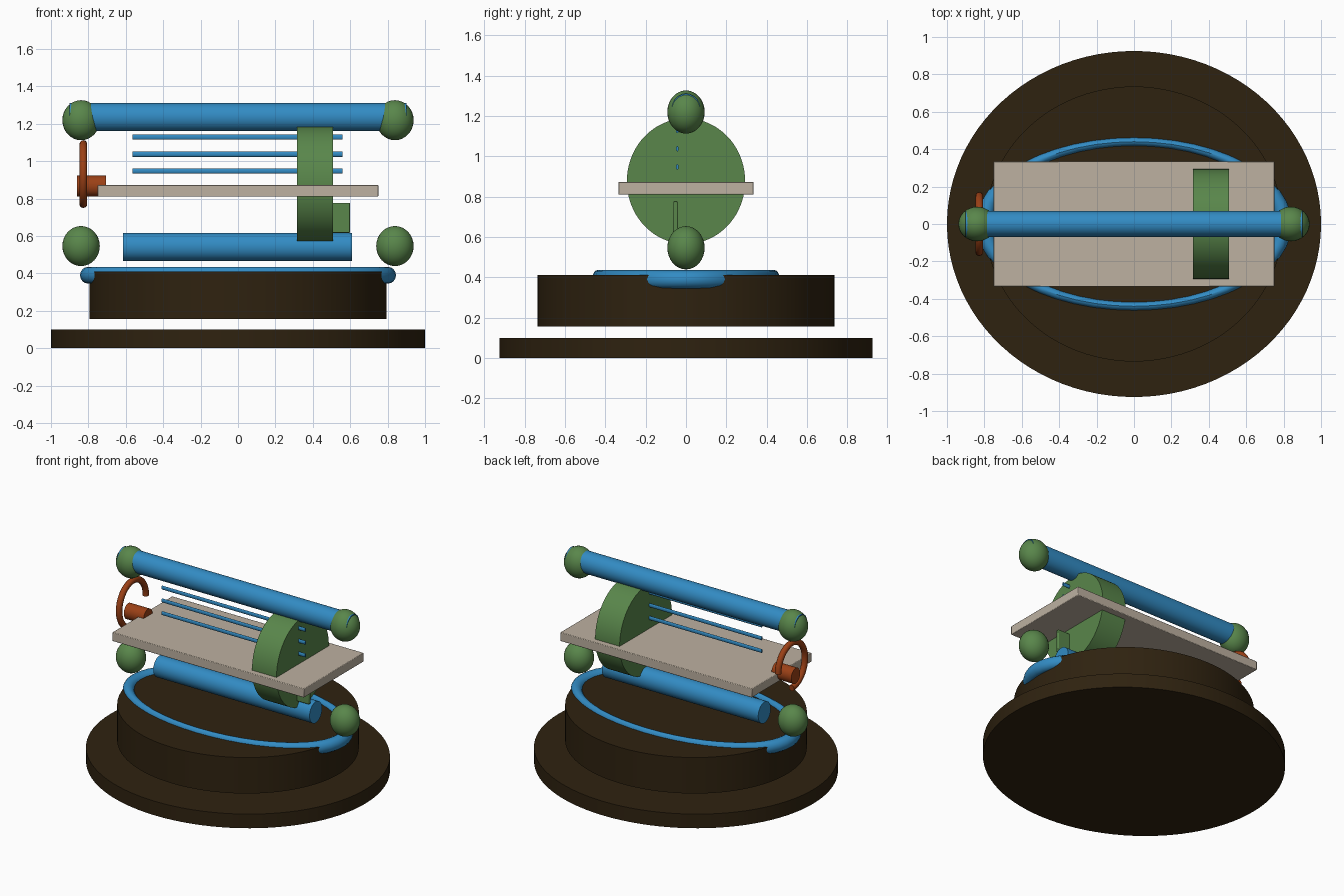
import bpy
import math

cube = bpy.data.objects.get("Cube")
if cube:
    bpy.data.objects.remove(cube, do_unlink=True)


def make_material(name, rgb):
    mat = bpy.data.materials.new(name)
    mat.use_nodes = True
    color = (*rgb, 1)
    mat.diffuse_color = color
    mat.node_tree.nodes["Principled BSDF"].inputs["Base Color"].default_value = color
    return mat


BLUE = make_material("blue", (0.032, 0.26, 0.55))
GREEN = make_material("green", (0.10, 0.24, 0.07))
TAN = make_material("tan", (0.51, 0.44, 0.355))
BROWN = make_material("dark brown", (0.028, 0.016, 0.005))
ORANGE = make_material("rust orange", (0.33, 0.052, 0.008))

# Everything round is a little narrower from front to back
DEPTH = 0.925


def finish(name, mat, scale=(1, 1, 1)):
    obj = bpy.context.object
    obj.name = name
    obj.scale = scale
    obj.data.materials.append(mat)
    bpy.ops.object.transform_apply(location=False, rotation=True, scale=True)
    bpy.ops.object.shade_smooth_by_angle(angle=math.radians(35))
    return obj


def disc(name, mat, radius, z0, z1):
    bpy.ops.mesh.primitive_cylinder_add(vertices=96, radius=radius, depth=z1 - z0,
                                        location=(0, 0, (z0 + z1) / 2))
    return finish(name, mat, (1, DEPTH, 1))


def rod(name, mat, x0, x1, y, z, ry, rz, sides=48):
    """Cylinder lying along x with an elliptical section."""
    bpy.ops.mesh.primitive_cylinder_add(vertices=sides, radius=1, depth=x1 - x0,
                                        location=((x0 + x1) / 2, y, z),
                                        rotation=(0, math.pi / 2, 0))
    # the turned cylinder's own x is the world's vertical
    return finish(name, mat, (rz, ry, 1))


def box(name, mat, low, high, bevel):
    center = [(a + b) / 2 for a, b in zip(low, high)]
    bpy.ops.mesh.primitive_cube_add(size=1, location=center)
    obj = finish(name, mat, [b - a for a, b in zip(low, high)])
    mod = obj.modifiers.new("soft edges", "BEVEL")
    mod.width = bevel
    mod.segments = 2
    return obj


# Stepped base
disc("base_plate", BROWN, 1.0, 0, 0.1)
disc("base_drum", BROWN, 0.795, 0.155, 0.41)

# Oval ring sunk into the top of the drum
bpy.ops.mesh.primitive_torus_add(major_radius=0.80, minor_radius=0.045,
                                 major_segments=48, minor_segments=16,
                                 location=(0, 0, 0.39))
finish("oval_ring", BLUE, (1, 0.55, 1))

# Main bars and the balls at their ends
rod("upper_bar", BLUE, -0.9, 0.9, 0, 1.235, 0.07, 0.075)
rod("lower_bar", BLUE, -0.615, 0.61, 0, 0.542, 0.07, 0.075)
for level, z in (("upper", 1.219), ("lower", 0.546)):
    for side, sign in (("left", 1), ("right", -1)):
        bpy.ops.mesh.primitive_uv_sphere_add(segments=32, ring_count=16, radius=0.1,
                                             location=(sign * 0.839, 0, z))
        finish(f"{level}_{side}_ball", GREEN, (1, DEPTH, 1.07))

# Table slab
box("table", TAN, (-0.75, -0.335, 0.81), (0.75, 0.335, 0.873), 0.004)

# Wheel set through the table, with a small fin beside it
rod("wheel", GREEN, 0.315, 0.507, 0, 0.876, 0.293, 0.311, 80)
box("wheel_fin", GREEN, (0.42, -0.064, 0.617), (0.6, -0.04, 0.777), 0.005)

# Thin strings above the table
for i, z in enumerate((0.947, 1.037, 1.128)):
    rod(f"string_{i + 1}", BLUE, -0.565, 0.56, -0.043, z, 0.0065, 0.0135, 16)

# Hub and open hook ring at the end of the table
rod("hook_hub", ORANGE, -0.86, -0.705, 0, 0.867, 0.05, 0.055, 32)
curve = bpy.data.curves.new("hook_ring", "CURVE")
curve.dimensions = "3D"
curve.bevel_depth = 0.021
curve.bevel_resolution = 4
curve.use_fill_caps = True
steps = 36
path = curve.splines.new("POLY")
path.points.add(steps)
for i, point in enumerate(path.points):
    a = 1.5 * math.pi * i / steps
    point.co = (0, 0.15 * math.cos(a), 0.16 * math.sin(a), 1)
curve.materials.append(ORANGE)
hook = bpy.data.objects.new("hook_ring", curve)
hook.location = (-0.827, 0, 0.931)
bpy.context.collection.objects.link(hook)
